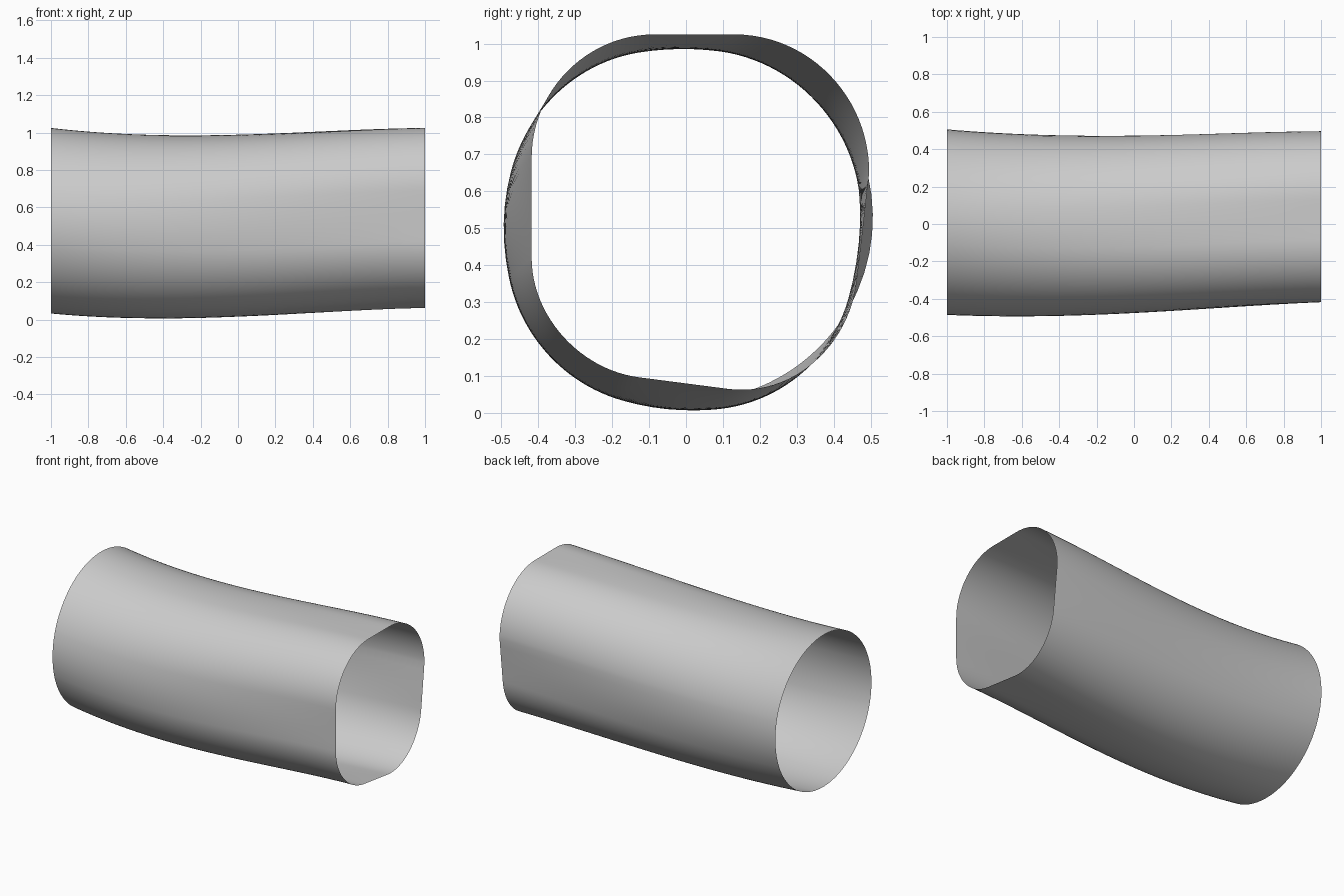
import bpy, bmesh, math
from mathutils import Vector

cube = bpy.data.objects.get("Cube")
if cube:
    bpy.data.objects.remove(cube)

RINGS = 40
ARC_STEPS = 24
FLAT_STEPS = 6
CENTRE = Vector((0.01, 0.529))   # round end, in (y, z)
RADIUS = 0.496
SAG = Vector((-0.024, -0.036))   # sideways and downward bow

# Rounded end: each corner is (arc start, corner, arc end), anticlockwise
corners = [[Vector(p) for p in c] for c in (
    ((0.496, 0.65), (0.498, 1.025), (0.13, 1.025)),
    ((-0.084, 1.025), (-0.418, 1.025), (-0.418, 0.69)),
    ((-0.418, 0.42), (-0.418, 0.132), (-0.125, 0.096)),
    ((0.114, 0.065), (0.425, 0.026), (0.463, 0.36)),
)]


def arc(a, k, b):
    c, d = a.lerp(k, 0.55), b.lerp(k, 0.55)
    for i in range(ARC_STEPS):
        t = i / ARC_STEPS
        s = 1 - t
        yield a * s**3 + c * 3 * s * s * t + d * 3 * s * t * t + b * t**3


outline = []
for i, (a, k, b) in enumerate(corners):
    outline += arc(a, k, b)
    start = corners[(i + 1) % len(corners)][0]
    outline += [b.lerp(start, j / FLAT_STEPS) for j in range(FLAT_STEPS)]

# Round end: points at the matching angles
middle = Vector((0.035, 0.545))
circle = []
for p in outline:
    circle.append(CENTRE + (p - middle).normalized() * RADIUS)

# Loft the open tube along x with a slight bow
bm = bmesh.new()
rings = []
for r in range(RINGS + 1):
    t = r / RINGS
    x = 2 * t - 1
    bow = SAG * (1 - x * x) * (1 - 0.73 * x - 0.13 * x * x)
    ring = []
    for c, p in zip(circle, outline):
        q = c.lerp(p, t) + bow
        ring.append(bm.verts.new((x, q.x, q.y)))
    rings.append(ring)
for lower, upper in zip(rings, rings[1:]):
    for i in range(len(lower)):
        bm.faces.new((lower[i - 1], lower[i], upper[i], upper[i - 1]))
bmesh.ops.recalc_face_normals(bm, faces=bm.faces)
if sum(f.normal.dot(f.calc_center_median() - Vector((0, *CENTRE))) for f in bm.faces) < 0:
    bmesh.ops.reverse_faces(bm, faces=bm.faces)

mesh = bpy.data.meshes.new("tube_shell")
bm.to_mesh(mesh)
bm.free()
tube = bpy.data.objects.new("tube_shell", mesh)
bpy.context.collection.objects.link(tube)

# Plain grey
grey = bpy.data.materials.new("light_grey")
grey.use_nodes = True
colour = (0.6, 0.6, 0.6, 1)
grey.diffuse_color = colour
grey.node_tree.nodes["Principled BSDF"].inputs["Base Color"].default_value = colour
mesh.materials.append(grey)

bpy.context.view_layer.objects.active = tube
tube.select_set(True)
bpy.ops.object.shade_smooth_by_angle()
